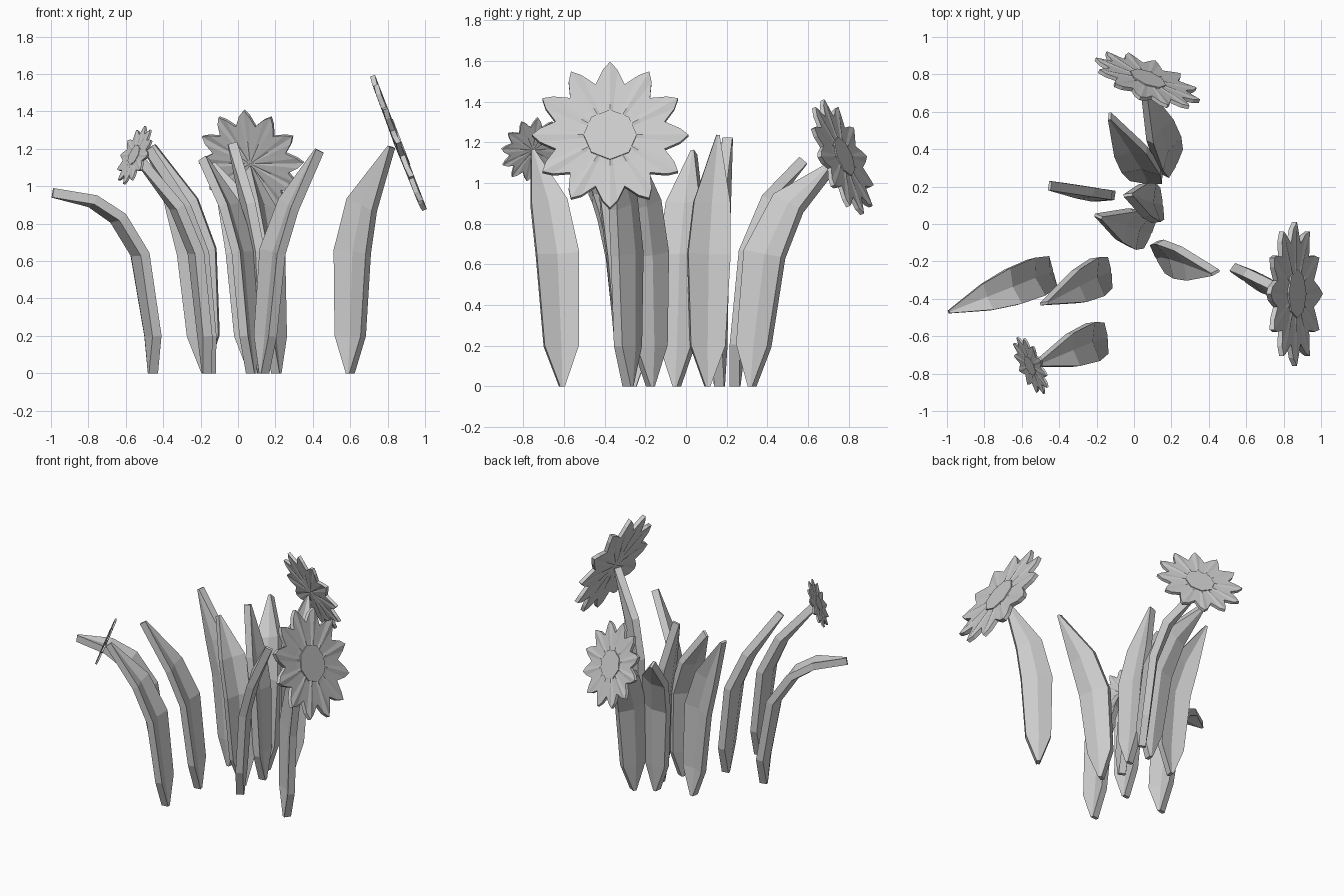
import bpy, math
from math import cos, sin, radians
from mathutils import Vector

if "Cube" in bpy.data.objects:
    bpy.data.objects.remove(bpy.data.objects["Cube"])

UP = Vector((0, 0, 1))


def make_object(name, verts, faces):
    mesh = bpy.data.meshes.new(name)
    mesh.from_pydata(verts, [], faces)
    mesh.update()
    ob = bpy.data.objects.new(name, mesh)
    bpy.context.collection.objects.link(ob)
    return ob


# Blade profile: half width per level, and default (lean fraction, height)
WIDTHS = (0.012, 0.085, 0.105, 0.09, 0.008)
LEAN = (0, 0.02, 0.15, 0.44, 1)


def blade(name, base, angle, tip, spine=None, widths=WIDTHS, thick=0.025):
    """Bent, creased leaf slab; angle is the direction of its flat width."""
    lean = Vector((tip[0] - base[0], tip[1] - base[1], 0))
    spine = spine or list(zip(LEAN, (0, 0.2, 0.65, 0.9, tip[2])))
    pts = [Vector((base[0], base[1], z)) + lean * f for f, z in spine]
    w0 = Vector((cos(radians(angle)), sin(radians(angle)), 0))
    verts, faces = [], []
    n = len(pts)
    for i, p in enumerate(pts):
        t = (pts[min(i + 1, n - 1)] - pts[max(i - 1, 0)]).normalized()
        if i == 0:
            t = UP
        w = (w0 - t * w0.dot(t)).normalized()
        d = w.cross(t)
        if d.dot(lean) < 0:
            d = -d
            w = -w
        h = widths[i]
        crease = d * (0.25 * h)          # centre line bulges outward
        for s, c in ((-1, 0), (0, 1), (1, 0)):
            verts.append(p + w * h * s + crease * c + d * thick)
        for s, c in ((1, 0), (0, 1), (-1, 0)):
            verts.append(p + w * h * s + crease * c - d * thick)
    for i in range(n - 1):
        for k in range(6):
            a, b = i * 6 + k, i * 6 + (k + 1) % 6
            faces.append((a, b, b + 6, a + 6))
    e = (n - 1) * 6
    faces += [(5, 4, 1, 0), (4, 3, 2, 1),
              (e, e + 1, e + 4, e + 5), (e + 1, e + 2, e + 3, e + 4)]
    return make_object(name, verts, faces)


def flower(name, center, normal, radius, petals=12):
    """Star of joined pointed petals with a low round middle."""
    step = 2 * math.pi / petals
    rim = []
    for k in range(petals):
        a = k * step
        for r, off in ((1, 0), (0.9, 0.2), (0.72, 0.5), (0.9, 0.8)):
            rim.append((r, a + off * step, 0.03 if off == 0 else 0.0))
    m = len(rim)
    verts = [(0, 0, 0.05), (0, 0, -0.05)]
    # ridged mid ring, front then back, then the rim, front then back
    for side in (0.035, -0.04):
        for r, a, ridge in rim:
            verts.append((0.42 * cos(a), 0.42 * sin(a), side + ridge * 0.5))
    for side in (0.035, -0.035):
        for r, a, ridge in rim:
            verts.append((r * cos(a), r * sin(a), side + ridge * 0.5))
    faces = []
    for i in range(m):
        j = (i + 1) % m
        fi, bi, fo, bo = 2, 2 + m, 2 + 2 * m, 2 + 3 * m
        faces += [(0, fi + i, fi + j), (1, bi + j, bi + i),
                  (fi + i, fo + i, fo + j, fi + j),
                  (bi + j, bo + j, bo + i, bi + i),
                  (fo + i, bo + i, bo + j, fo + j)]
    rot = Vector(normal).to_track_quat('Z', 'Y')
    place = lambda v: Vector(center) + rot @ (Vector(v) * radius)
    make_object(name, [place(v) for v in verts], faces)
    # flower middle, almost flush with the petals
    ring = [(0.34 * cos(k * math.pi / 4), 0.34 * sin(k * math.pi / 4), z)
            for z in (-0.02, 0.06) for k in range(8)]
    mid = [(k, (k + 1) % 8, (k + 1) % 8 + 8, k + 8) for k in range(8)]
    mid += [tuple(range(7, -1, -1)), tuple(range(8, 16))]
    make_object(name + "_middle", [place(v) for v in ring], mid)


# Drooping blade on the left
blade("drooping_blade", (-0.455, -0.26), 105, (-0.99, -0.47, 0.96),
      spine=[(0, 0), (0.0, 0.2), (0.13, 0.64), (0.36, 0.84), (0.62, 0.93), (1, 0.965)],
      widths=(0.012, 0.085, 0.105, 0.1, 0.075, 0.008))

# Upright blades: base, width direction, tip
for i, (base, angle, tip) in enumerate([
        ((-0.145, -0.26), 98, (-0.48, -0.425, 1.2)),
        ((0.14, -0.175), 118, (0.435, -0.26, 1.19)),
        ((0.07, -0.045), 66, (-0.19, 0.04, 1.15)),
        ((0.13, 0.105), 97, (-0.03, 0.155, 1.23)),
        ((-0.18, 0.165), -9, (-0.45, 0.205, 1.22)),
        ((0.07, 0.24), -5, (-0.13, 0.575, 1.11))]):
    blade(f"grass_blade_{i + 1}", base, angle, tip)

# Blades that carry flowers
blade("left_stem_blade", (-0.165, -0.61), 97, (-0.53, -0.755, 1.15))
blade("right_stem_blade", (0.6, -0.285), -35, (0.82, -0.37, 1.21),
      spine=[(0, 0), (0, 0.2), (0.05, 0.65), (0.28, 0.9), (1, 1.21)])
blade("back_stem_blade", (0.205, 0.325), 64, (0.055, 0.73, 1.09))

# Flowers
flower("left_flower", (-0.55, -0.755, 1.165), (-0.84, -0.4, 0.38), 0.168)
flower("right_flower", (0.853, -0.373, 1.23), (0.93, 0, 0.36), 0.385)
flower("back_flower", (0.07, 0.765, 1.125), (0.35, 0.87, 0.35), 0.3)
